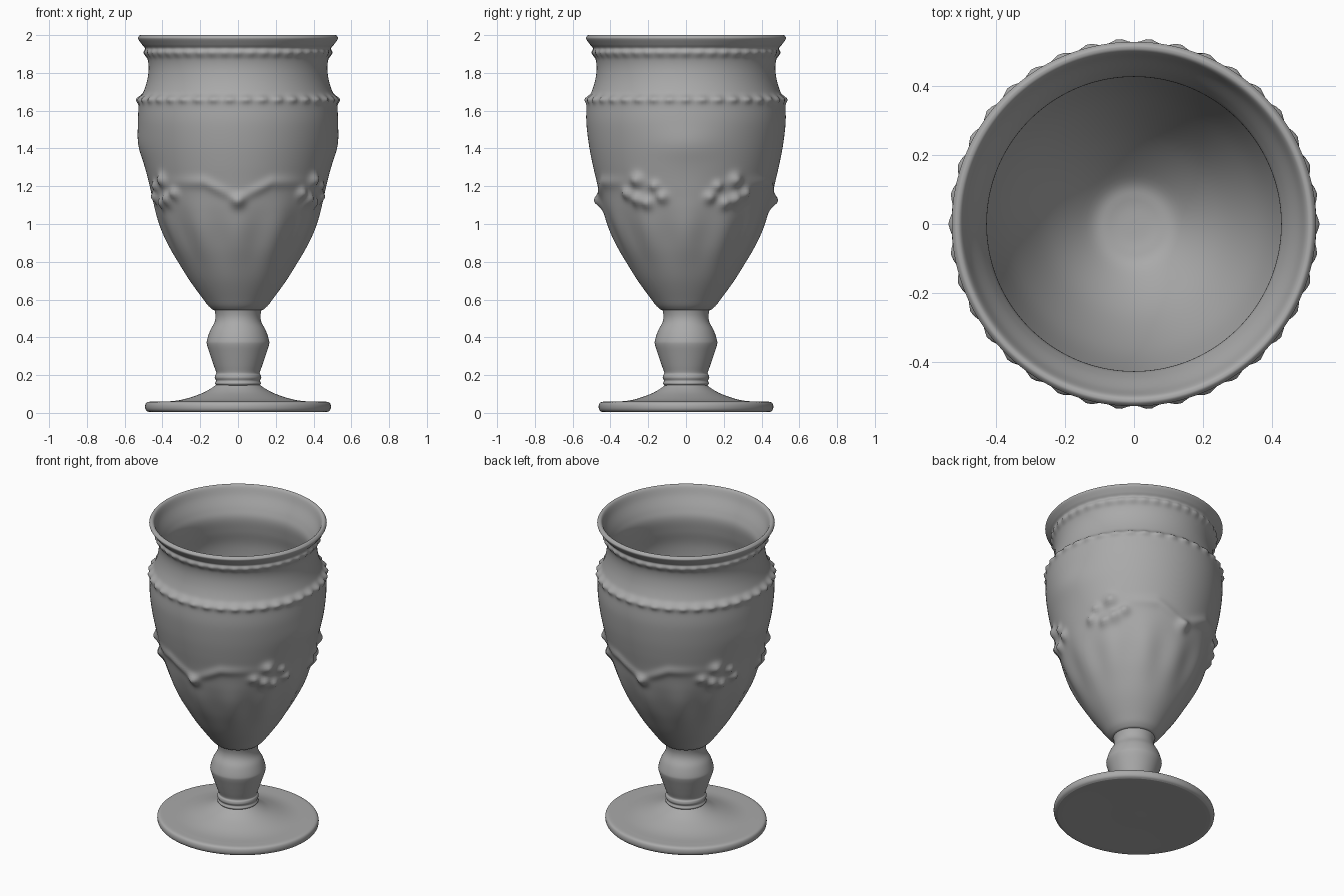
import bpy, bmesh, math
from mathutils import Vector

cube = bpy.data.objects.get("Cube")
if cube:
    bpy.data.objects.remove(cube)

grey = bpy.data.materials.new("cast_grey")
grey.use_nodes = True
grey.diffuse_color = (0.4, 0.4, 0.4, 1)
grey.node_tree.nodes["Principled BSDF"].inputs["Base Color"].default_value = (0.4, 0.4, 0.4, 1)


def smooth_path(points, steps):
    """Round a (radius, height) profile with a Catmull-Rom spline."""
    p = [Vector(q) for q in points]
    p = [p[0]] + p + [p[-1]]
    out = []
    for a, b, c, d in zip(p, p[1:], p[2:], p[3:]):
        for i in range(steps):
            t = i / steps
            out.append(0.5 * (2 * b + (c - a) * t + (2 * a - 5 * b + 4 * c - d) * t * t
                              + (3 * b - a - 3 * c + d) * t ** 3))
    return out + [p[-1]]


def lathe(name, profile, segments, steps=4, relief=None, depth=1.0, angle=40):
    """Turn a profile around z; relief(angle, z) pushes the first part outwards."""
    bm = bmesh.new()
    rings = []
    top = max(z for r, z in profile)
    outside = True
    for r, z in smooth_path(profile, steps):
        if z >= top - 0.001:
            outside = False
        if r < 0.001:
            rings.append([bm.verts.new((0, 0, z))])
            continue
        ring = []
        for i in range(segments):
            a = math.tau * i / segments
            rr = r + (relief(a, z) if relief and outside else 0)
            ring.append(bm.verts.new((rr * math.cos(a), rr * math.sin(a) * depth, z)))
        rings.append(ring)
    for lo, hi in zip(rings, rings[1:]):
        for i in range(segments):
            j = (i + 1) % segments
            quad = [lo[i % len(lo)], lo[j % len(lo)], hi[j % len(hi)], hi[i % len(hi)]]
            bm.faces.new(list(dict.fromkeys(quad)))
    bmesh.ops.recalc_face_normals(bm, faces=bm.faces)
    mesh = bpy.data.meshes.new(name)
    bm.to_mesh(mesh)
    bm.free()
    obj = bpy.data.objects.new(name, mesh)
    bpy.context.collection.objects.link(obj)
    mesh.materials.append(grey)
    bpy.ops.object.select_all(action="DESELECT")
    obj.select_set(True)
    bpy.context.view_layer.objects.active = obj
    bpy.ops.object.shade_smooth_by_angle(angle=math.radians(angle))
    return obj


def bell(x, width):
    return math.exp(-(x / width) ** 2)


# Fruit and leaf bumps in one quarter: degrees from the x axis, height, size
FRUIT = [(16, 1.14, 0.03), (21, 1.2, 0.025), (27, 1.11, 0.03), (33, 1.23, 0.035),
         (35, 1.13, 0.035), (43, 1.16, 0.03), (90, 1.12, 0.035)]


def bowl_relief(a, z):
    fold = math.degrees(math.atan2(abs(math.sin(a)), abs(math.cos(a))))
    push = 0
    # beaded bands below the neck and under the rim
    push += (0.011 + 0.007 * math.cos(38 * a)) * bell(z - 1.66, 0.02)
    push += 0.004 * math.cos(44 * a) * bell(z - 1.905, 0.02)
    # fruit clusters
    for deg, height, size in FRUIT:
        push += 0.9 * size * bell(math.radians(fold - deg) * 0.46, size) * bell(z - height, size)
    # garlands dipping to the front and back
    sag = 1.13 + 0.09 * min((90 - fold) / 22, 1)
    push += 0.013 * bell(z - sag, 0.03) * bell((fold - 72) / 24, 1)
    # shallow side medallions
    push += 0.014 * bell(fold / 20, 1) * bell(z - 1.42, 0.09)
    # soft flutes on the lower bowl
    push += 0.006 * math.cos(12 * a) * bell(z - 0.95, 0.14)
    return push


# Foot: a flat disc with a raised lip and a cone up to the stem
lathe("foot", [(0, 0.005), (0.2, 0.005), (0.44, 0.004), (0.475, 0.006), (0.49, 0.02),
               (0.49, 0.045), (0.475, 0.058), (0.43, 0.06), (0.35, 0.062), (0.28, 0.074),
               (0.2, 0.1), (0.15, 0.125), (0.115, 0.15), (0.1, 0.17)],
      96, depth=0.94, angle=60)

# Stem: collar, swelling knop and neck
lathe("stem", [(0.105, 0.14), (0.122, 0.155), (0.116, 0.17), (0.123, 0.185), (0.121, 0.2),
               (0.115, 0.212), (0.128, 0.25), (0.15, 0.315), (0.164, 0.36), (0.164, 0.385),
               (0.148, 0.435), (0.126, 0.475), (0.119, 0.505), (0.122, 0.535), (0.13, 0.56)],
      64, angle=60)

# Bowl: outside wall, rolled rim, then the inside wall down to the floor
lathe("bowl", [(0, 0.55), (0.11, 0.542), (0.148, 0.558), (0.19, 0.61), (0.255, 0.7),
               (0.31, 0.79), (0.36, 0.88), (0.405, 0.98), (0.435, 1.07), (0.455, 1.15),
               (0.474, 1.23), (0.495, 1.32), (0.514, 1.42), (0.527, 1.53), (0.527, 1.61),
               (0.522, 1.66), (0.5, 1.7), (0.481, 1.76), (0.473, 1.82), (0.478, 1.87),
               (0.496, 1.905), (0.492, 1.93), (0.508, 1.95), (0.529, 1.98), (0.526, 1.993),
               (0.515, 2.0), (0.5, 1.99), (0.48, 1.94), (0.445, 1.87), (0.428, 1.81),
               (0.44, 1.72), (0.465, 1.6), (0.462, 1.42), (0.42, 1.2), (0.36, 1.0),
               (0.26, 0.8), (0.14, 0.66), (0.07, 0.63), (0, 0.625)],
      192, steps=6, relief=bowl_relief, angle=60)
